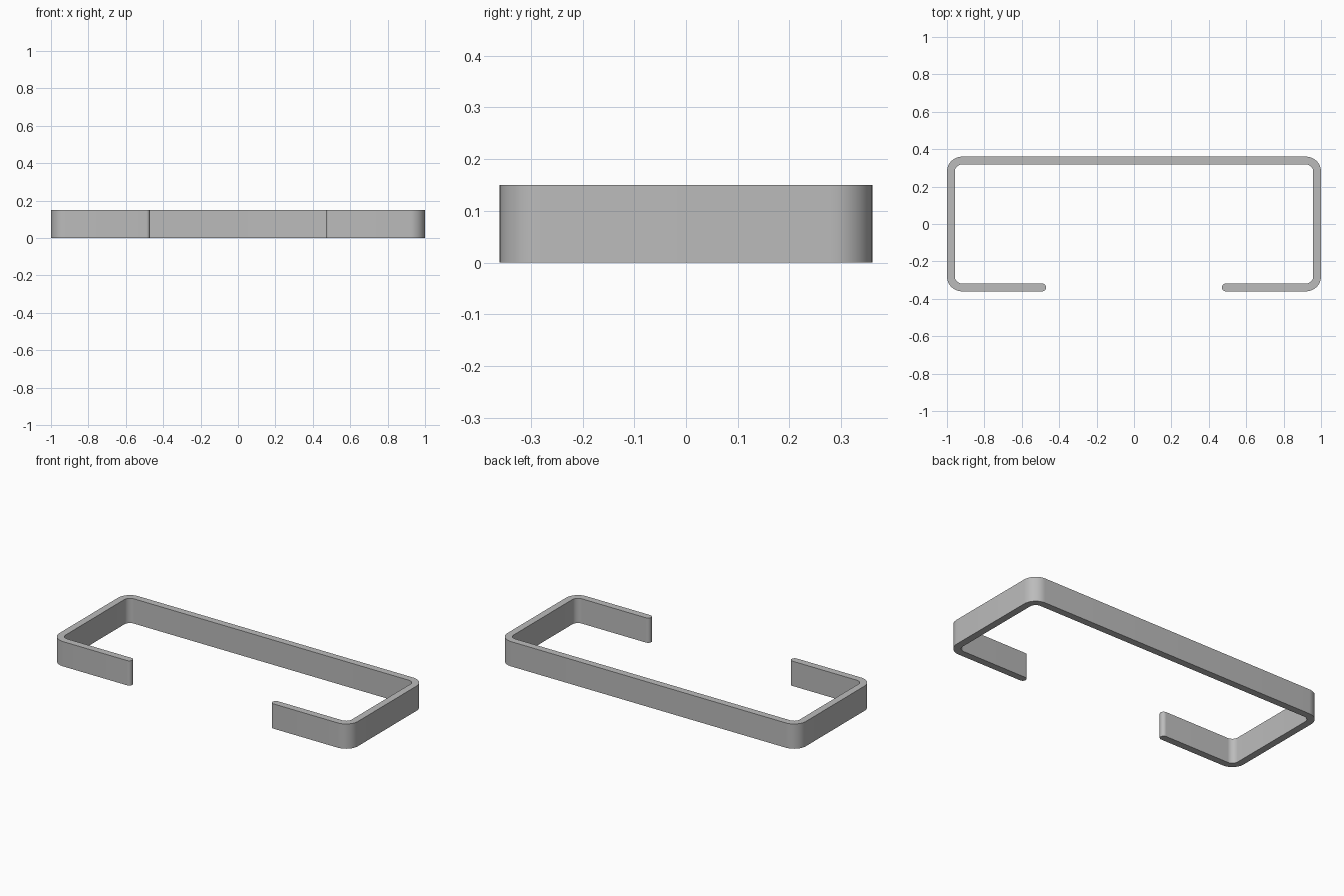
import bpy, bmesh
from math import sin, cos, pi

cube = bpy.data.objects.get("Cube")
if cube:
    bpy.data.objects.remove(cube, do_unlink=True)

HALF_X, HALF_Y, HEIGHT = 1.0, 0.36, 0.15
THICK, BEND, TIP_X = 0.042, 0.08, 0.47


def arc(cx, cy, r, start, end, steps):
    """Points along a circular arc, angles in quarter turns."""
    angles = [(start + (end - start) * i / steps) * pi / 2 for i in range(steps + 1)]
    return [(cx + r * cos(a), cy + r * sin(a)) for a in angles]


# Half outline: inner wall, rounded tip, outer wall
bx, by = HALF_X - BEND, HALF_Y - BEND
half = [(0, HALF_Y - THICK)]
half += arc(bx, by, BEND - THICK, 1, 0, 12)
half += arc(bx, -by, BEND - THICK, 0, -1, 12)
half += arc(TIP_X + THICK / 2, -HALF_Y + THICK / 2, THICK / 2, 1, 3, 16)
half += arc(bx, -by, BEND, -1, 0, 12)
half += arc(bx, by, BEND, 0, 1, 12)
half += [(0, HALF_Y)]

# Mirror to the full outline and extrude it upwards
outline = half + [(-x, y) for x, y in reversed(half[1:-1])]
bm = bmesh.new()
base = bm.faces.new([bm.verts.new((x, y, 0)) for x, y in outline])
top = bmesh.ops.extrude_face_region(bm, geom=[base], use_keep_orig=True)
bmesh.ops.translate(bm, vec=(0, 0, HEIGHT),
                    verts=[g for g in top["geom"] if isinstance(g, bmesh.types.BMVert)])
bmesh.ops.recalc_face_normals(bm, faces=bm.faces)
mesh = bpy.data.meshes.new("bent_strip")
bm.to_mesh(mesh)
bm.free()

# Plain grey material
grey = bpy.data.materials.new("plain_grey")
grey.use_nodes = True
grey.diffuse_color = (0.5, 0.5, 0.5, 1)
grey.node_tree.nodes["Principled BSDF"].inputs["Base Color"].default_value = (0.5, 0.5, 0.5, 1)
mesh.materials.append(grey)

strip = bpy.data.objects.new("bent_strip", mesh)
bpy.context.collection.objects.link(strip)
bpy.context.view_layer.objects.active = strip
strip.select_set(True)
bpy.ops.object.shade_smooth_by_angle(angle=pi / 6)
